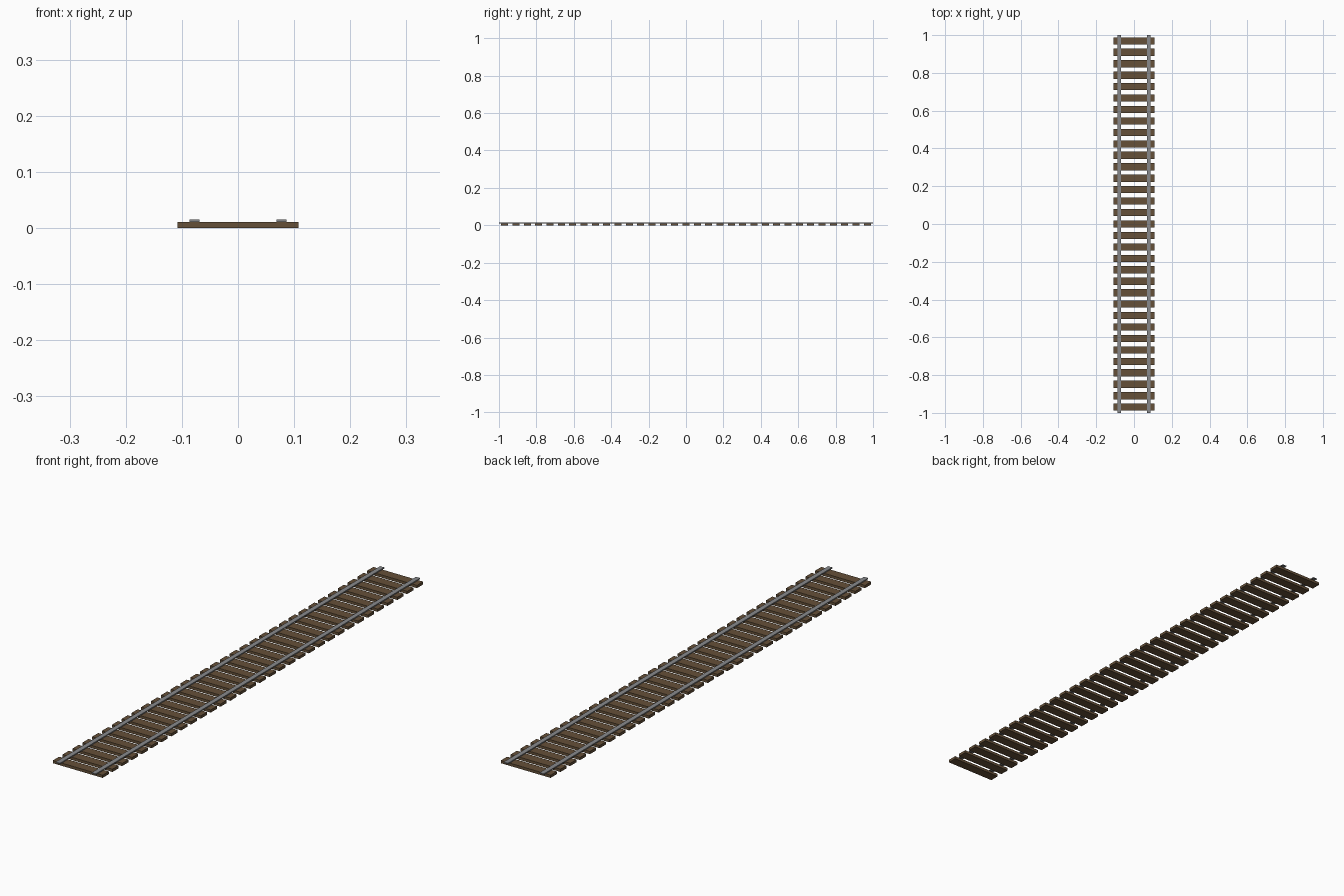
import bpy, bmesh

if "Cube" in bpy.data.objects:
    bpy.data.objects.remove(bpy.data.objects["Cube"])


def material(name, color):
    m = bpy.data.materials.new(name)
    m.diffuse_color = (*color, 1)
    m.use_nodes = True
    m.node_tree.nodes["Principled BSDF"].inputs["Base Color"].default_value = m.diffuse_color
    return m


def box(name, lo, hi, mat, open_bottom=False):
    bm = bmesh.new()
    bmesh.ops.create_cube(bm, size=1)
    for v in bm.verts:
        v.co = [l + (c + 0.5) * (h - l) for l, h, c in zip(lo, hi, v.co)]
    bm.normal_update()
    if open_bottom:
        bottom = [f for f in bm.faces if f.normal.z < -0.5]
        bmesh.ops.delete(bm, geom=bottom, context='FACES_ONLY')
    me = bpy.data.meshes.new(name)
    bm.to_mesh(me)
    bm.free()
    me.materials.append(mat)
    ob = bpy.data.objects.new(name, me)
    bpy.context.collection.objects.link(ob)
    return ob


wood = material("wood", (0.13, 0.08, 0.04))
steel = material("steel", (0.25, 0.255, 0.265))

SLEEPERS, PITCH = 33, 0.0606
HALF_LENGTH, HALF_DEPTH, TOP = 0.1075, 0.019, 0.0107

# Wooden sleepers, evenly spaced along the track
for i in range(SLEEPERS):
    y = (i - (SLEEPERS - 1) / 2) * PITCH
    box(f"sleeper_{i + 1}", (-HALF_LENGTH, y - HALF_DEPTH, 0),
        (HALF_LENGTH, y + HALF_DEPTH, TOP), wood)

# Pair of steel rails resting on the sleepers, open underneath
for side, x in (("left", -0.0775), ("right", 0.0775)):
    box(f"{side}_rail", (x - 0.009, -1, TOP), (x + 0.009, 1, 0.015),
        steel, open_bottom=True)
